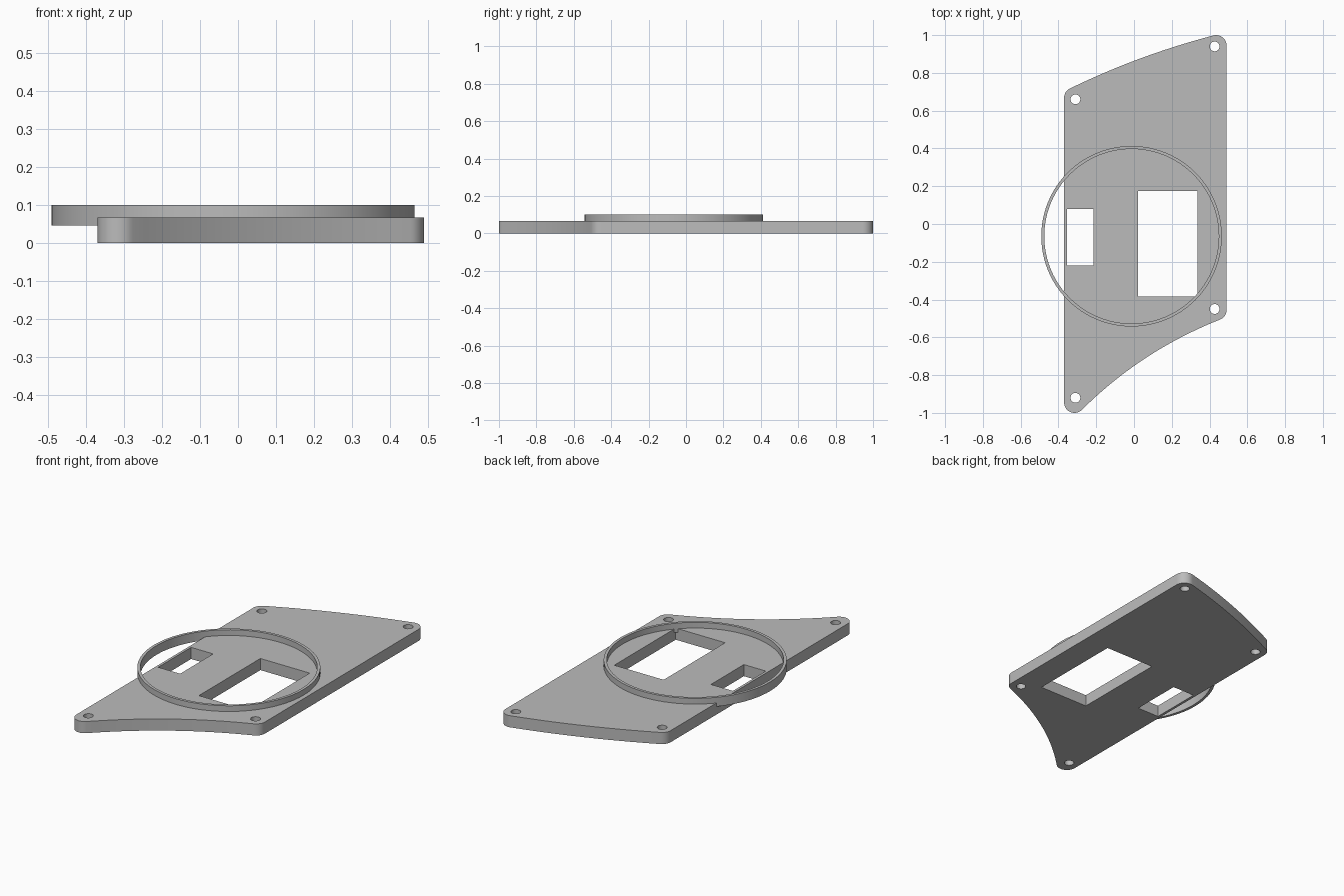
import bpy, bmesh
from math import cos, sin, radians, sqrt
from mathutils import Vector

default = bpy.data.objects.get("Cube")
if default:
    bpy.data.objects.remove(default, do_unlink=True)

grey = bpy.data.materials.new("plain grey")
grey.use_nodes = True
colour = (0.5, 0.5, 0.5, 1)
grey.diffuse_color = colour
grey.node_tree.nodes["Principled BSDF"].inputs["Base Color"].default_value = colour


def arc(cx, cy, r, start, end, steps):
    angles = [radians(start + (end - start) * i / steps) for i in range(steps + 1)]
    return [Vector((cx + r * cos(a), cy + r * sin(a))) for a in angles]


def circle(cx, cy, r, steps):
    return arc(cx, cy, r, 0, 360, steps)[:-1]


def rectangle(x0, x1, y0, y1):
    return [Vector(p) for p in ((x0, y0), (x1, y0), (x1, y1), (x0, y1))]


def bow(a, b, rise, steps=20):
    """Inner points of a shallow arc from a to b, bulging left of travel."""
    side = Vector((a.y - b.y, b.x - a.x)).normalized()
    ts = [i / steps for i in range(1, steps)]
    return [a.lerp(b, t) + side * rise * 4 * t * (1 - t) for t in ts]


def slab(name, loops, z0, z1):
    """Extrude an outline with holes between two heights."""
    curve = bpy.data.curves.new(name, "CURVE")
    curve.dimensions = "2D"
    curve.fill_mode = "BOTH"
    curve.extrude = (z1 - z0) / 2
    for loop in loops:
        spline = curve.splines.new("POLY")
        spline.points.add(len(loop) - 1)
        for point, p in zip(spline.points, loop):
            point.co = (p.x, p.y, 0, 1)
        spline.use_cyclic_u = True
    obj = bpy.data.objects.new(name, curve)
    bpy.context.collection.objects.link(obj)
    obj.location.z = (z0 + z1) / 2
    bpy.ops.object.select_all(action="DESELECT")
    obj.select_set(True)
    bpy.context.view_layer.objects.active = obj
    bpy.ops.object.convert(target="MESH")
    obj = bpy.context.object
    obj.name = name
    bm = bmesh.new()
    bm.from_mesh(obj.data)
    bmesh.ops.remove_doubles(bm, verts=bm.verts, dist=0.0001)
    bmesh.ops.recalc_face_normals(bm, faces=bm.faces)
    bm.to_mesh(obj.data)
    bm.free()
    obj.data.materials.clear()
    obj.data.materials.append(grey)
    bpy.ops.object.shade_smooth_by_angle(angle=radians(30))
    return obj


# Plate outline: four rounded corners joined by straight sides and bowed ends
R = 0.055
back_right = arc(-0.315, 0.668, R, 180, 117, 8)
back_left = arc(0.435, 0.945, R, 105, 0, 12)
front_left = arc(0.435, -0.455, R, 0, -69, 8)
front_right = arc(-0.315, -0.945, R, -46, -180, 14)
outline = (back_right + bow(back_right[-1], back_left[0], 0.02) + back_left
           + front_left + bow(front_left[-1], front_right[0], -0.045)
           + front_right)

# Screw holes and the two windows
holes = [circle(x, y, 0.026, 24) for x, y in
         ((-0.31, 0.66), (0.427, 0.94), (0.427, -0.45), (-0.31, -0.92))]
windows = [rectangle(-0.355, -0.215, -0.22, 0.08),
           rectangle(0.02, 0.335, -0.385, 0.175)]
slab("mounting_plate", [outline] + holes + windows, 0, 0.067)

# Thin raised ring, overhanging the right side of the plate
slab("raised_ring", [circle(-0.013, -0.065, r, 96) for r in (0.478, 0.462)],
     0.047, 0.1)
